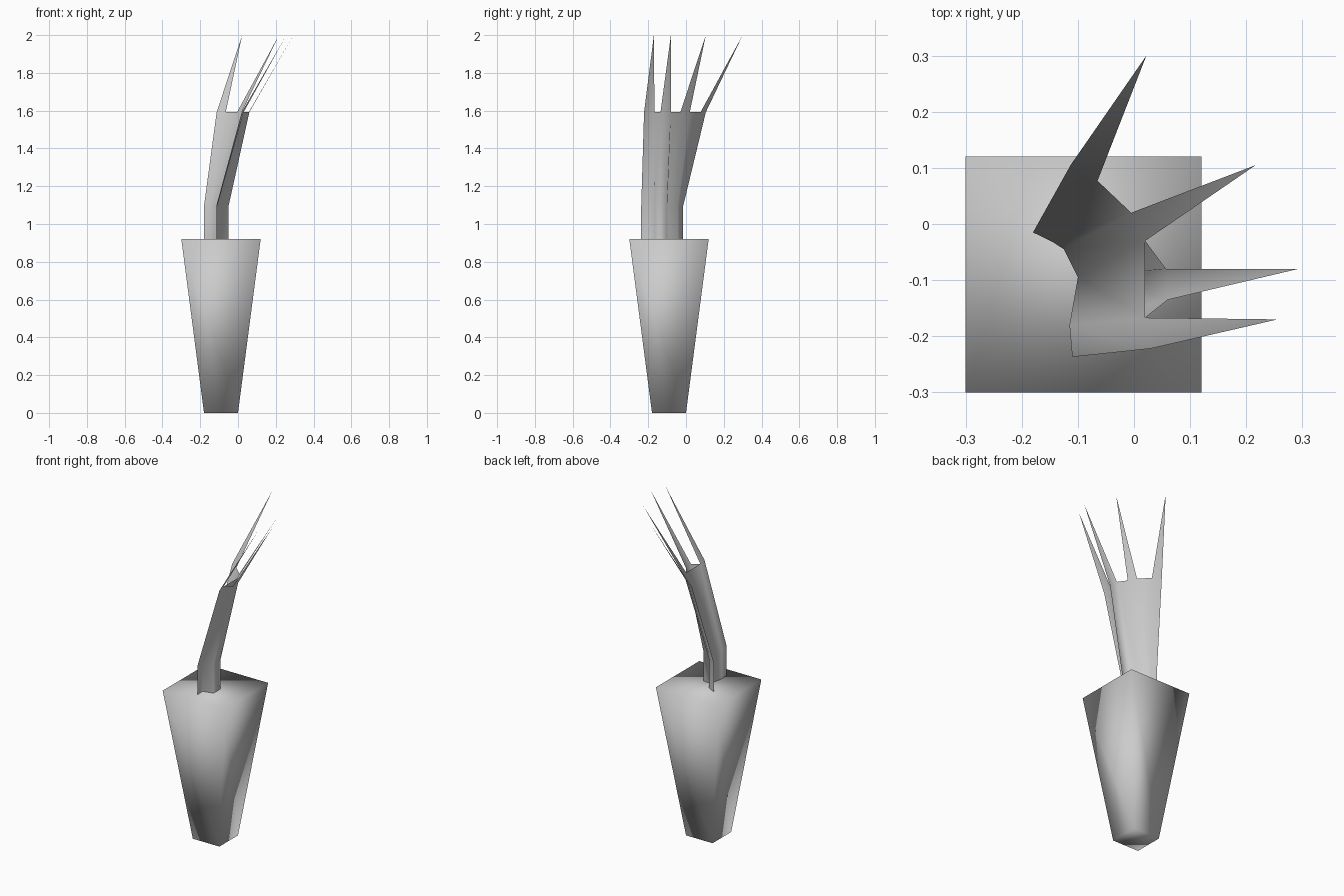
import bpy
import bmesh

cube = bpy.data.objects.get("Cube")
if cube:
    bpy.data.objects.remove(cube, do_unlink=True)

GREY = (0.6, 0.6, 0.6, 1.0)
mat = bpy.data.materials.new("plain_grey")
mat.use_nodes = True
mat.diffuse_color = GREY
mat.node_tree.nodes["Principled BSDF"].inputs["Base Color"].default_value = GREY


def finish(bm, name):
    """Turn the bmesh into a smooth shaded object."""
    for f in bm.faces:
        f.smooth = True
    mesh = bpy.data.meshes.new(name)
    bm.to_mesh(mesh)
    bm.free()
    mesh.materials.append(mat)
    obj = bpy.data.objects.new(name, mesh)
    bpy.context.collection.objects.link(obj)
    return obj


# Root: a square block tapering downwards
CENTRE, TOP = -0.09, 0.92
bm = bmesh.new()
bmesh.ops.create_cube(bm, size=2)
for v in bm.verts:
    half = 0.21 if v.co.z > 0 else 0.09
    v.co = (CENTRE + v.co.x * half, CENTRE + v.co.y * half, TOP if v.co.z > 0 else 0)
finish(bm, "root")

# Leaves: one folded sheet that rises, leans over and splits into four blades
base = [(-0.18, -0.015), (-0.145, -0.032), (-0.125, -0.045), (-0.10, -0.095),
        (-0.05, -0.10), (-0.05, -0.165), (-0.115, -0.18), (-0.11, -0.237)]
lean = [(-0.113, 0.105), (-0.065, 0.077), (-0.005, 0.02), (0.02, -0.03),
        (0.057, -0.08), (0.06, -0.135), (0.02, -0.167), (0.03, -0.222)]
tips = [(0.022, 0.30), (0.217, 0.105), (0.293, -0.08), (0.256, -0.17)]

bm = bmesh.new()
rows = [[bm.verts.new((x, y, z)) for x, y in ring]
        for ring, z in ((base, TOP), (base, 1.095), (lean, 1.592))]

# Folded walls, plus the back wall that closes the third fold (points 3 and 6)
walls = [(i, i + 1) for i in range(len(base) - 1)] + [(3, 6)]
for low, high in zip(rows, rows[1:]):
    for a, b in walls:
        bm.faces.new((low[a], low[b], high[b], high[a]))

# Pointed blades
for i, (x, y) in enumerate(tips):
    tip = bm.verts.new((x, y, 2.0))
    bm.faces.new((rows[-1][2 * i], rows[-1][2 * i + 1], tip))
finish(bm, "leaves")
